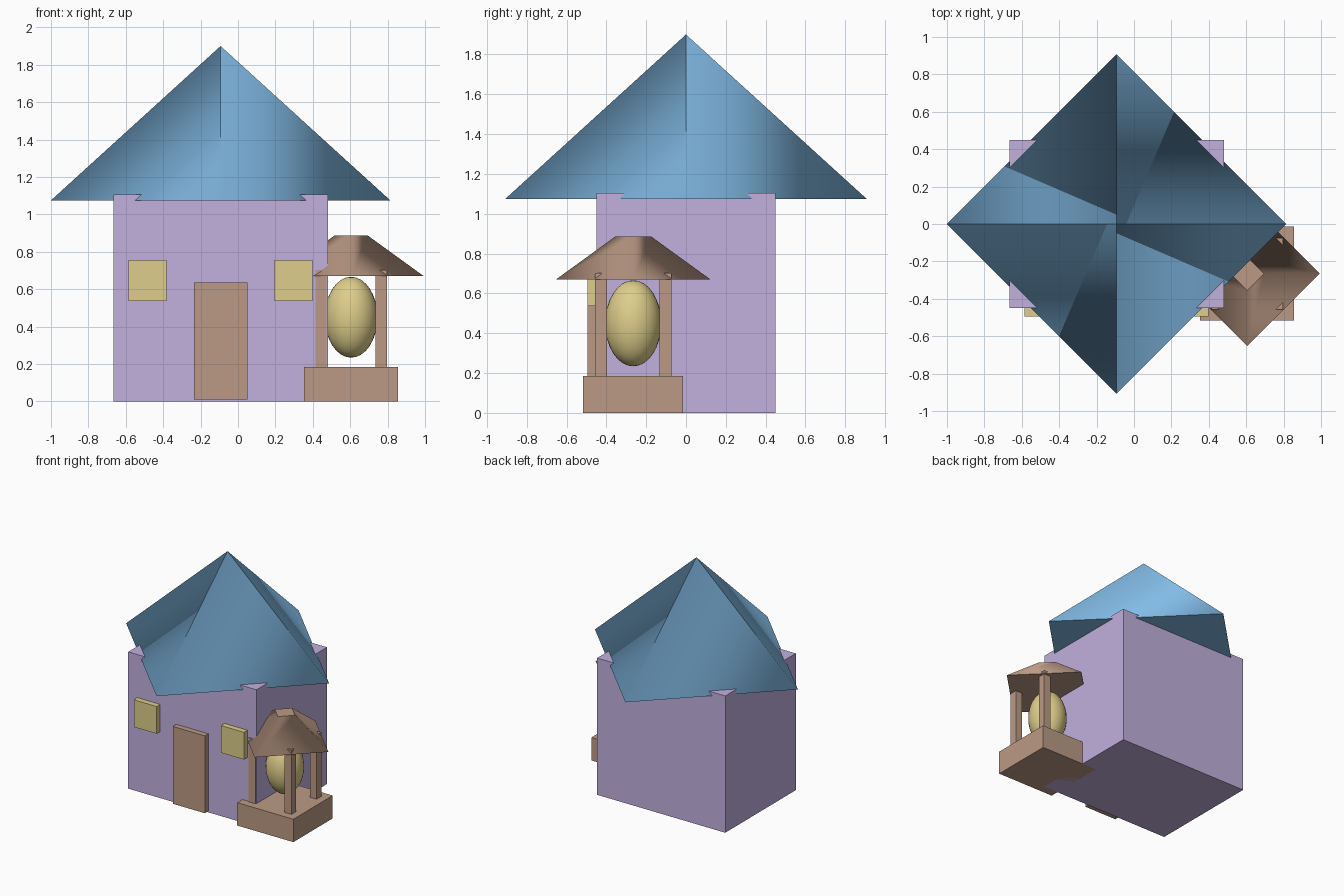
import bpy, math
from mathutils import Vector

if "Cube" in bpy.data.objects:
    bpy.data.objects.remove(bpy.data.objects["Cube"])


def material(name, rgb):
    m = bpy.data.materials.new(name)
    lin = [((c / 255 + 0.055) / 1.055) ** 2.4 for c in rgb]
    m.diffuse_color = (*lin, 1)
    m.use_nodes = True
    m.node_tree.nodes["Principled BSDF"].inputs["Base Color"].default_value = m.diffuse_color
    return m


PURPLE = material("lilac wall", (194, 176, 222))
BLUE = material("blue roof", (130, 187, 230))
BROWN = material("brown wood", (187, 154, 133))
YELLOW = material("pale yellow", (222, 206, 139))


def box(name, x, y, z, mat):
    """Box from (min, max) ranges on each axis."""
    bpy.ops.mesh.primitive_cube_add(size=1, location=[sum(r) / 2 for r in (x, y, z)])
    ob = bpy.context.object
    ob.name = name
    ob.scale = [r[1] - r[0] for r in (x, y, z)]
    bpy.ops.object.transform_apply(location=False, rotation=False, scale=True)
    ob.data.materials.append(mat)
    return ob


def four_sided_roof(name, cx, cy, z0, z1, r0, r1, mat):
    """Diamond-plan pyramid or frustum, sides smoothed around like a cone."""
    dirs = [Vector((math.cos(k * math.pi / 2), math.sin(k * math.pi / 2), 0)) for k in range(4)]
    up = Vector((0, 0, 1))
    verts = [d * r0 + up * z0 for d in dirs]
    verts += [d * r1 + up * z1 for d in dirs] if r1 else [up * z1]
    faces, normals = [(3, 2, 1, 0)], [-up] * 4
    for k in range(4):
        j = (k + 1) % 4
        if r1:
            faces.append((k, j, 4 + j, 4 + k))
            normals += [dirs[k], dirs[j], dirs[j], dirs[k]]
        else:
            faces.append((k, j, 4))
            normals += [dirs[k], dirs[j], dirs[k]]
    if r1:
        faces.append((4, 5, 6, 7))
        normals += [up] * 4
    me = bpy.data.meshes.new(name)
    me.from_pydata(verts, [], faces)
    me.polygons.foreach_set("use_smooth", [True] * len(faces))
    me.update()
    me.normals_split_custom_set([tuple(n) for n in normals])
    me.materials.append(mat)
    ob = bpy.data.objects.new(name, me)
    ob.location = (cx, cy, 0)
    bpy.context.collection.objects.link(ob)
    return ob


# House body and roof
HX = -0.093
box("house_body", (HX - 0.573, HX + 0.573), (-0.45, 0.45), (0, 1.105), PURPLE)
four_sided_roof("house_roof", HX, 0, 1.075, 1.9, 0.907, 0, BLUE)

# Door and windows
box("door", (HX - 0.143, HX + 0.143), (-0.495, -0.41), (0.01, 0.635), BROWN)
for side, s in (("left", -1), ("right", 1)):
    wx = HX + s * 0.39
    box(side + "_window", (wx - 0.102, wx + 0.102), (-0.495, -0.41), (0.537, 0.757), YELLOW)

# Lantern pavilion: base, posts, roof
PX, PY = 0.605, -0.265
box("lantern_base", (PX - 0.251, PX + 0.251), (PY - 0.251, PY + 0.251), (0, 0.185), BROWN)
for i, (sx, sy) in enumerate(((-1, -1), (1, -1), (1, 1), (-1, 1))):
    x, y = PX + sx * 0.161, PY + sy * 0.161
    box(f"lantern_post_{i + 1}", (x - 0.03, x + 0.03), (y - 0.03, y + 0.03), (0.18, 0.702), BROWN)
four_sided_roof("lantern_roof", PX, PY, 0.67, 0.886, 0.388, 0.09, BROWN)

# Glowing egg-shaped lamp
bpy.ops.mesh.primitive_uv_sphere_add(segments=32, ring_count=16, radius=1, location=(PX, PY, 0.45))
lamp = bpy.context.object
lamp.name = "lantern_lamp"
lamp.scale = (0.141, 0.141, 0.216)
bpy.ops.object.transform_apply(location=False, rotation=False, scale=True)
bpy.ops.object.shade_smooth()
lamp.data.materials.append(YELLOW)
